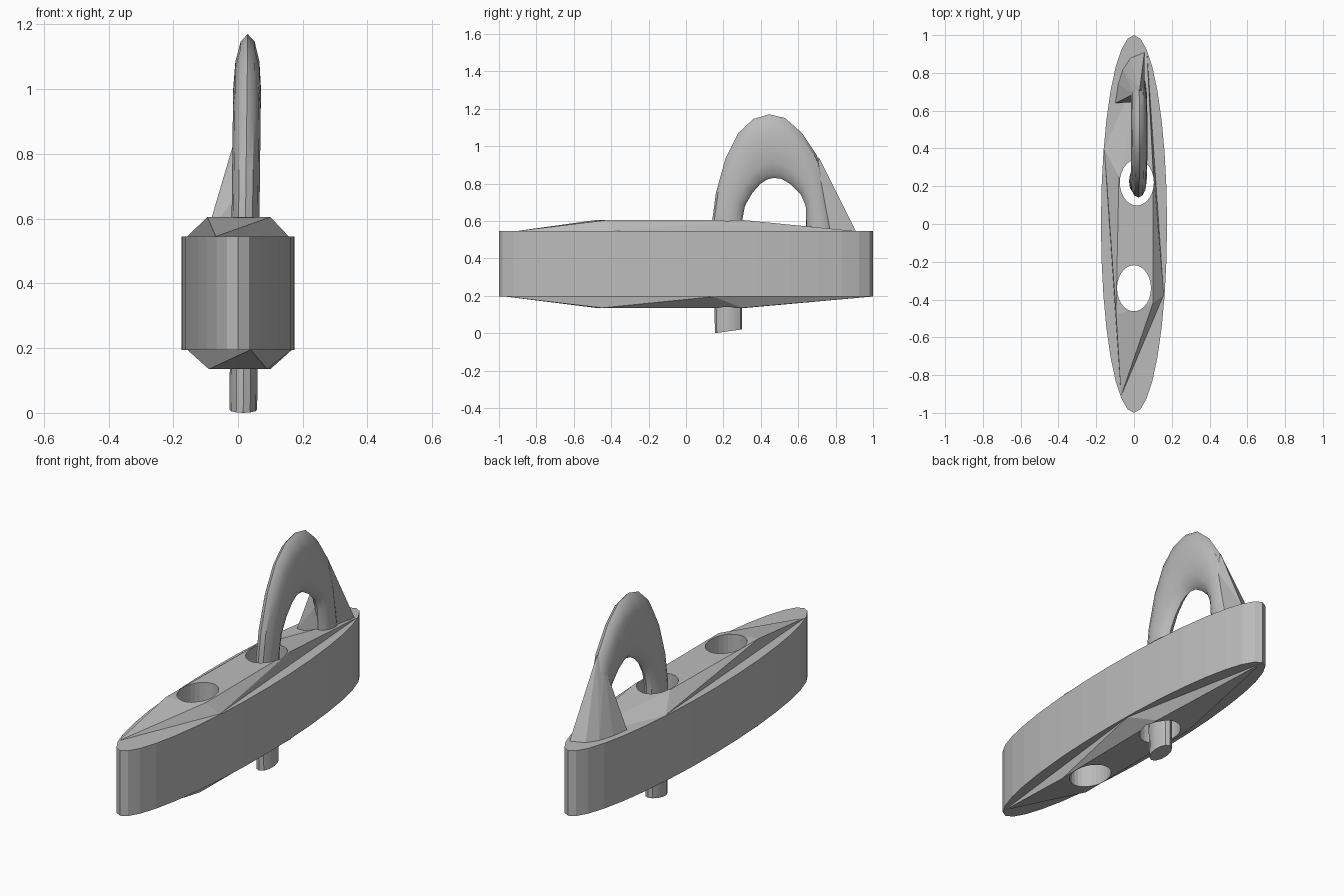
import bpy
import bmesh
from math import sin, cos, pi, radians
from mathutils import Vector, Matrix

cube = bpy.data.objects.get("Cube")
if cube:
    bpy.data.objects.remove(cube, do_unlink=True)

grey = bpy.data.materials.new("plain grey")
grey.use_nodes = True
COLOUR = (0.5, 0.5, 0.5, 1)
grey.diffuse_color = COLOUR
for node in grey.node_tree.nodes:
    if node.type == 'BSDF_PRINCIPLED':
        node.inputs["Base Color"].default_value = COLOUR


def make_object(name, bm):
    """Turn a bmesh into a grey object in the scene."""
    bmesh.ops.recalc_face_normals(bm, faces=bm.faces)
    mesh = bpy.data.meshes.new(name)
    bm.to_mesh(mesh)
    bm.free()
    mesh.materials.append(grey)
    obj = bpy.data.objects.new(name, mesh)
    bpy.context.scene.collection.objects.link(obj)
    return obj


def oval_prism(name, x, y, rx, ry, low, high, sides):
    bm = bmesh.new()
    place = Matrix.Translation((x, y, (low + high) / 2)) @ Matrix.Diagonal((rx, ry, high - low, 1))
    bmesh.ops.create_cone(bm, cap_ends=True, segments=sides, radius1=1, radius2=1,
                          depth=1, matrix=place)
    return make_object(name, bm)


def hull(name, points):
    bm = bmesh.new()
    for p in points:
        bm.verts.new(p)
    result = bmesh.ops.convex_hull(bm, input=bm.verts)
    unused = {v for v in result["geom_interior"] + result["geom_unused"]
              if isinstance(v, bmesh.types.BMVert)}
    bmesh.ops.delete(bm, geom=list(unused), context='VERTS')
    bmesh.ops.dissolve_limit(bm, angle_limit=radians(0.5), verts=bm.verts, edges=bm.edges)
    return make_object(name, bm)


def combine(target, other, operation):
    """Apply a boolean and remove the helper object."""
    mod = target.modifiers.new("combine", 'BOOLEAN')
    mod.operation = operation
    mod.solver = 'EXACT'
    mod.object = other
    bpy.context.view_layer.update()
    graph = bpy.context.evaluated_depsgraph_get()
    mesh = bpy.data.meshes.new_from_object(target.evaluated_get(graph))
    target.modifiers.clear()
    target.data = mesh
    bpy.data.objects.remove(other, do_unlink=True)


# Oval body
LOW, HIGH, BOTTOM, TOP = 0.195, 0.545, 0.135, 0.605
body = oval_prism("oval_body", 0, 0, 0.175, 1, LOW, HIGH, 32)


def raised_cap(name, rim, plateau, base, peak):
    """Faceted rise from four rim points to a flat plateau."""
    sunk = base + (base - peak) * 2
    points = [(x * 0.98, y * 0.99, z) for x, y in rim for z in (sunk, base)]
    return hull(name, points + [(x, y, peak) for x, y in plateau])


top_cap = raised_cap("top_cap",
                     [(-0.07, -0.92), (0.16, -0.38), (0.07, 0.92), (-0.16, 0.4)],
                     [(0.1, -0.42), (-0.095, -0.48), (-0.08, 0.25), (0.1, 0.3)], HIGH, TOP)
bottom_cap = raised_cap("bottom_cap",
                        [(0.04, -0.97), (0.17, 0.15), (0, 1), (-0.16, -0.3)],
                        [(0.09, -0.45), (-0.09, -0.48), (-0.085, 0.32), (0.1, 0.3)], LOW, BOTTOM)
for cap in (top_cap, bottom_cap):
    combine(body, cap, 'UNION')

# Two oval through holes
for x, y in ((0.015, 0.22), (0, -0.34)):
    combine(body, oval_prism("hole_cutter", x, y, 0.09, 0.122, -1, 2, 28), 'DIFFERENCE')

# Curved loop: outer and inner edge (y, z) pairs along its length
SECTIONS = [
    ((0.155, 0), (0.3, 0.02)),
    ((0.14, 0.6), (0.3, 0.6)),
    ((0.16, 0.75), (0.315, 0.68)),
    ((0.21, 0.93), (0.355, 0.75)),
    ((0.28, 1.07), (0.4, 0.8)),
    ((0.36, 1.145), (0.435, 0.822)),
    ((0.445, 1.17), (0.47, 0.83)),
    ((0.53, 1.15), (0.51, 0.825)),
    ((0.62, 1.07), (0.56, 0.795)),
    ((0.7, 0.95), (0.615, 0.74)),
    ((0.74, 0.82), (0.64, 0.68)),
    ((0.79, 0.55), (0.645, 0.55)),
]
SIDES = 12
bm = bmesh.new()
rings = []
for outer, inner in SECTIONS:
    outer, inner = Vector(outer), Vector(inner)
    middle, half = (outer + inner) / 2, (outer - inner) / 2
    ring = []
    for i in range(SIDES):
        angle = 2 * pi * i / SIDES
        yz = middle + half * cos(angle)
        ring.append(bm.verts.new((0.016 + 0.012 * yz.y + 0.043 * sin(angle), yz.x, yz.y)))
    rings.append(ring)
for a, b in zip(rings, rings[1:]):
    for i in range(SIDES):
        j = (i + 1) % SIDES
        bm.faces.new((a[i], a[j], b[j], b[i]))
bm.faces.new(rings[0])
bm.faces.new(rings[-1])
loop = make_object("curved_loop", bm)

# Flared foot where the loop meets the body
foot = [(-0.1, 0.64), (-0.085, 0.74), (-0.06, 0.82), (-0.02, 0.88), (0.055, 0.91), (0.045, 0.65)]
hull("flared_foot", [(x, y, 0.54) for x, y in foot] +
     [(0.03, 0.71, 0.94), (0.0, 0.69, 0.88), (-0.015, 0.67, 0.8), (0, 0.645, 0.68), (0.055, 0.7, 0.85)])

# Smooth shading on the loop only
bpy.ops.object.select_all(action='DESELECT')
loop.select_set(True)
bpy.context.view_layer.objects.active = loop
bpy.ops.object.shade_smooth_by_angle(angle=radians(35))
